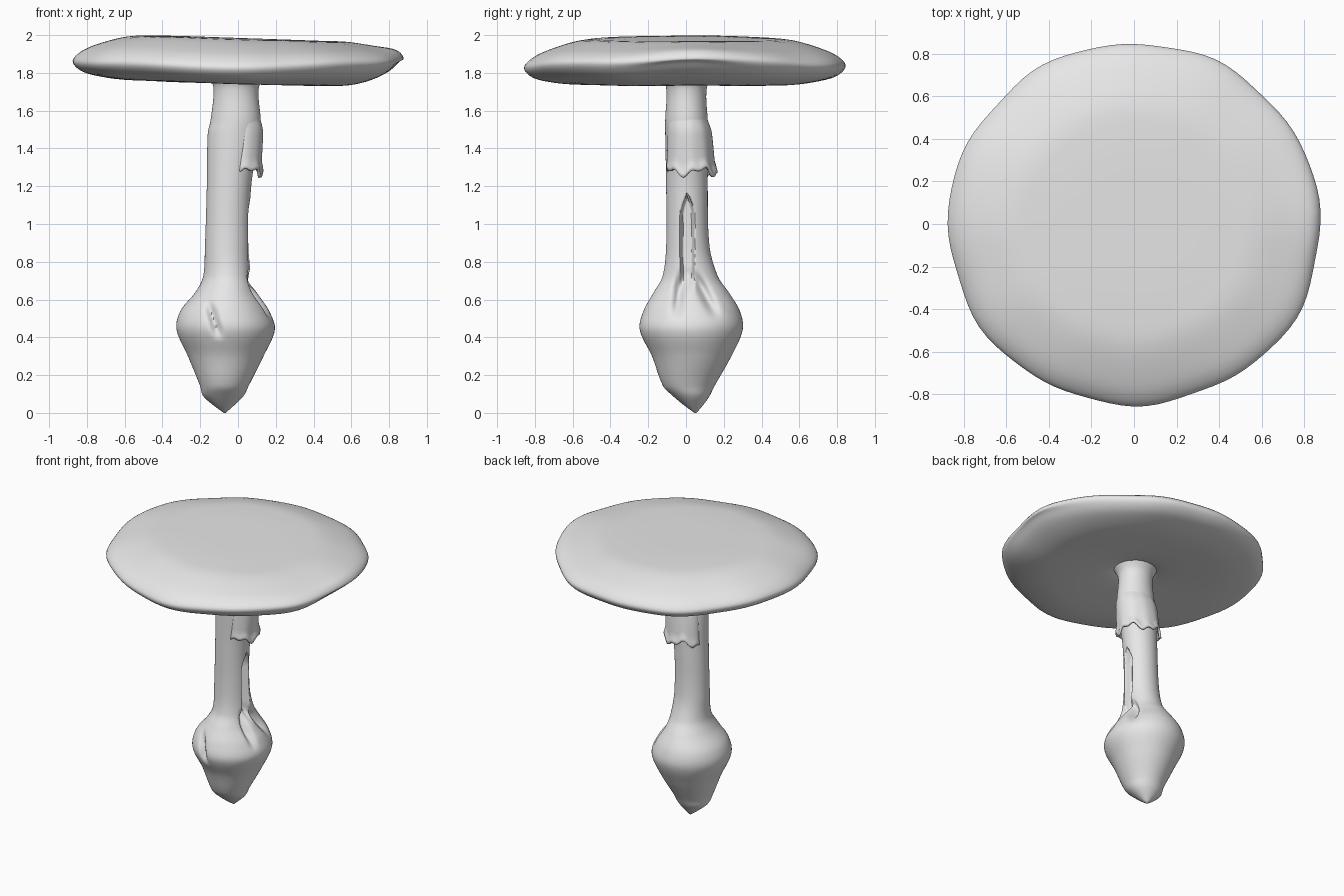
import bpy, bmesh, math

if "Cube" in bpy.data.objects:
    bpy.data.objects.remove(bpy.data.objects["Cube"], do_unlink=True)

# Single matte colour
grey = bpy.data.materials.new("plain_grey")
grey.use_nodes = True
grey.diffuse_color = (0.8, 0.8, 0.8, 1)
grey.node_tree.nodes["Principled BSDF"].inputs["Base Color"].default_value = (0.8, 0.8, 0.8, 1)


def bump(value, centre, width):
    return math.exp(-((value - centre) / width) ** 2)


def ramp(value, low, high):
    t = min(max((value - low) / (high - low), 0), 1)
    return t * t * (3 - 2 * t)


def spline(rows, key):
    """Smooth lookup of a row table by its first column."""
    last = len(rows) - 1
    i = 0
    while i < last - 1 and key > rows[i + 1][0]:
        i += 1
    a, b = rows[i], rows[i + 1]
    before, after = rows[max(i - 1, 0)], rows[min(i + 2, last)]
    span = b[0] - a[0]
    t = min(max((key - a[0]) / span, 0), 1)
    result = []
    for k in range(1, len(a)):
        m0 = (b[k] - before[k]) / (b[0] - before[0]) * span
        m1 = (after[k] - a[k]) / (after[0] - a[0]) * span
        d = b[k] - a[k]
        result.append(a[k] + t * (m0 + t * (3 * d - 2 * m0 - m1 + t * (m0 + m1 - 2 * d))))
    return result


def loft(name, rings, closed=True):
    """Skin a list of equal rings; closed rings also get end caps."""
    bm = bmesh.new()
    loops = [[bm.verts.new(p) for p in ring] for ring in rings]
    count = len(loops[0])
    for low, high in zip(loops, loops[1:]):
        for i in range(count if closed else count - 1):
            j = (i + 1) % count
            bm.faces.new((low[i], low[j], high[j], high[i]))
    if closed:
        bm.faces.new(loops[0])
        bm.faces.new(loops[-1])
    bmesh.ops.recalc_face_normals(bm, faces=bm.faces)
    mesh = bpy.data.meshes.new(name)
    bm.to_mesh(mesh)
    bm.free()
    mesh.materials.append(grey)
    obj = bpy.data.objects.new(name, mesh)
    bpy.context.collection.objects.link(obj)
    bpy.ops.object.select_all(action="DESELECT")
    obj.select_set(True)
    bpy.context.view_layer.objects.active = obj
    bpy.ops.object.shade_smooth_by_angle(angle=math.radians(60))
    return obj


# Stem with pointed bulb: height, x min, x max, y min, y max
stem_rows = [
    (0, -.075, -.065, .045, .055),
    (.04, -.13, -.02, -.01, .09),
    (.09, -.185, .03, -.07, .125),
    (.14, -.2, .055, -.12, .15),
    (.3, -.265, .135, -.18, .24),
    (.44, -.325, .195, -.245, .3),
    (.54, -.305, .165, -.225, .285),
    (.64, -.225, .1, -.17, .225),
    (.72, -.185, .075, -.125, .17),
    (.88, -.175, .062, -.105, .125),
    (1.2, -.165, .07, -.105, .115),
    (1.48, -.16, .115, -.11, .12),
    (1.55, -.145, .12, -.11, .115),
    (1.72, -.13, .11, -.105, .11),
    (1.8, -.16, .15, -.14, .15),
]


def stem_point(z, angle, offset=0):
    x0, x1, y0, y1 = spline(stem_rows, z)
    return ((x0 + x1) / 2 + ((x1 - x0) / 2 + offset) * math.cos(angle),
            (y0 + y1) / 2 + ((y1 - y0) / 2 + offset) * math.sin(angle), z)


def carved_point(z, angle):
    x, y, z = stem_point(z, angle)
    if math.cos(angle) > 0:
        # Long rounded slot that forks into two hollows on the bulb
        half = .038 * math.sqrt(max(0, 1 - ramp(z, 1.04, 1.15)))
        if half > 0:
            slot = 1 - ramp(abs(y - .007), half * .55, half + .004)
            x -= .055 * slot * ramp(z, .62, .74)
        fork = ramp(z, .48, .6) * (1 - ramp(z, .66, .78))
        drop = max(0, .75 - z)
        x -= .045 * fork * bump(y, -.025 - .1 * drop, .025)
        x -= .045 * fork * bump(y, .04 + .5 * drop, .03)
    if math.sin(angle) < 0:
        # Short crease on the front of the bulb
        reach = ramp(z, .38, .46) * (1 - ramp(z, .52, .62))
        y += .04 * reach * bump(x, -.115 - .3 * (z - .45), .022)
    return x, y, z


SIDES, LEVELS = 128, 130
loft("stem", [[carved_point(1.8 * k / LEVELS, math.tau * i / SIDES) for i in range(SIDES)]
              for k in range(LEVELS + 1)])

# Torn skirt wrapped part way round the upper stem
skirt_rings = []
for k in range(17):
    t = k / 16
    ring = []
    for i in range(61):
        u = i / 60
        angle = math.radians(-65 + 215 * u)
        fade = math.sin(math.pi * u) ** .5 if 0 < u < 1 else 0
        hem = 1.275 + .018 * math.sin(5 * angle - 1) + .012 * math.sin(11 * angle)
        z = 1.57 + (hem - 1.57) * t
        flare = -.012 + fade * (.012 * ramp(t, 0, .3) + .04 * t + .012 * ramp(t, .8, 1))
        ring.append(stem_point(z, angle, flare))
    skirt_rings.append(ring)
skirt = loft("torn_skirt", skirt_rings, closed=False)
thick = skirt.modifiers.new("thickness", "SOLIDIFY")
thick.thickness = .016
thick.offset = 0

# Broad flat cap: position along profile, radius fraction, height
cap_rows = [
    (0, .01, 1.985), (1, .3, 1.985), (2, .5, 1.982), (3, .67, 1.973),
    (4, .85, 1.932), (5, .95, 1.895), (6, 1, 1.85), (7, .965, 1.803),
    (8, .88, 1.77), (9, .7, 1.745), (10, .45, 1.748), (11, .22, 1.765),
    (12, .1, 1.8),
]


def cap_point(step, angle):
    f, z = spline(cap_rows, step)
    edge = f ** 4
    radius = .86 + .012 * math.cos(2 * angle) + .012 * bump(angle, math.tau - .45, .3)
    radius += .006 * math.sin(7 * angle) + .004 * math.sin(12 * angle + 1)
    x, y = f * radius * math.cos(angle), f * radius * math.sin(angle)
    turn = (angle + math.pi) % math.tau - math.pi
    z -= .035 * x * (1 - edge)
    z += edge * (.015 * math.cos(2 * angle) + .006 * math.sin(5 * angle))
    # Upturned lip on one side, strongest underneath
    z += (.035 if step > 6 else .015) * f ** 6 * bump(turn, 0, .32) * ramp(abs(step - 6), 0, 1)
    z += .012 * edge * bump(turn, 0, .32)
    return x, y, z


loft("cap", [[cap_point(k / 4, math.tau * i / 96) for i in range(96)] for k in range(49)])
